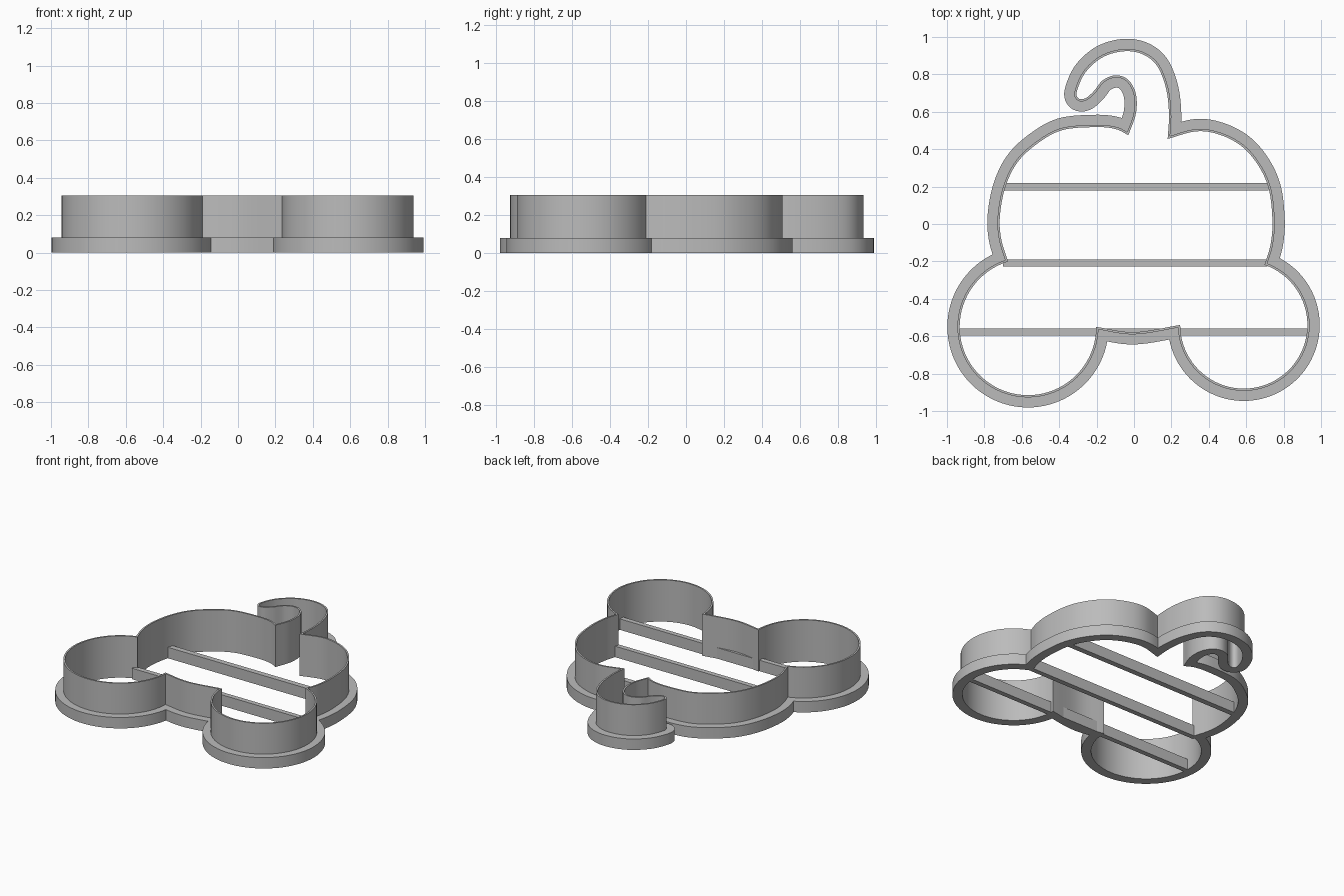
import bpy, bmesh, math
from mathutils import Vector
from mathutils.geometry import intersect_line_line_2d

if "Cube" in bpy.data.objects:
    bpy.data.objects.remove(bpy.data.objects["Cube"], do_unlink=True)

grey = bpy.data.materials.new("plain_grey")
grey.use_nodes = True
colour = (0.5, 0.5, 0.5, 1)
grey.diffuse_color = colour
grey.node_tree.nodes["Principled BSDF"].inputs["Base Color"].default_value = colour

RIM_HEIGHT, WALL_HEIGHT = 0.08, 0.305
WALL, RIM = 0.012, 0.066


def arc(cx, cy, radius, start, end, steps=56):
    angles = [math.radians(start + (end - start) * i / steps) for i in range(steps + 1)]
    return [Vector((cx + radius * math.cos(a), cy + radius * math.sin(a))) for a in angles]


def smooth_path(points, steps=8):
    """Smooth curve through all of the points."""
    p = [Vector(q) for q in points]
    p = [2 * p[0] - p[1]] + p + [2 * p[-1] - p[-2]]
    path = []
    for a, b, c, d in zip(p, p[1:], p[2:], p[3:]):
        for i in range(steps):
            t = i / steps
            path.append(b + 0.5 * t * (c - a + t * (2 * a - 5 * b + 4 * c - d
                                                    + t * (3 * (b - c) + d - a))))
    return path + [p[-2]]


def offset(path, distance):
    result = []
    for i, p in enumerate(path):
        along = (path[min(i + 1, len(path) - 1)] - path[max(i - 1, 0)]).normalized()
        result.append(p + distance * Vector((along.y, -along.x)))
    return result


def trim(first, second):
    """Cut two neighbouring paths where they cross at a corner."""
    for i in range(len(first) - 2, len(first) // 2, -1):
        for j in range(len(second) // 2):
            hit = intersect_line_line_2d(first[i], first[i + 1], second[j], second[j + 1])
            if hit:
                return first[:i + 1] + [hit], [hit] + second[j + 1:]
    return first, second


def outline(distance):
    paths = [offset(s, distance) for s in sections]
    if distance:
        for i in range(len(paths)):
            k = (i + 1) % len(paths)
            paths[i], paths[k] = trim(paths[i], paths[k])
    return [p for path in paths for p in path[:-1]]


def finish(obj):
    obj.data.materials.clear()
    obj.data.materials.append(grey)
    bpy.ops.object.select_all(action="DESELECT")
    obj.select_set(True)
    bpy.context.view_layer.objects.active = obj
    bpy.ops.object.shade_smooth_by_angle(angle=math.radians(30))


def ring(name, inner, outer, height):
    """Upright band between two closed outlines."""
    curve = bpy.data.curves.new(name + "_profile", "CURVE")
    curve.dimensions, curve.fill_mode = "2D", "BOTH"
    curve.extrude = height / 2
    for loop in (outer, inner):
        spline = curve.splines.new("POLY")
        spline.points.add(len(loop) - 1)
        for point, p in zip(spline.points, loop):
            point.co = (p.x, p.y, 0, 1)
        spline.use_cyclic_u = True
    helper = bpy.data.objects.new(name + "_profile", curve)
    bpy.context.collection.objects.link(helper)
    graph = bpy.context.evaluated_depsgraph_get()
    mesh = bpy.data.meshes.new_from_object(helper.evaluated_get(graph))
    bpy.data.objects.remove(helper, do_unlink=True)
    bm = bmesh.new()
    bm.from_mesh(mesh)
    bmesh.ops.remove_doubles(bm, verts=bm.verts, dist=0.0001)
    bmesh.ops.translate(bm, verts=bm.verts, vec=(0, 0, height / 2))
    bmesh.ops.recalc_face_normals(bm, faces=bm.faces)
    bm.to_mesh(mesh)
    bm.free()
    obj = bpy.data.objects.new(name, mesh)
    bpy.context.collection.objects.link(obj)
    finish(obj)


def bar(name, left, right, y, depth):
    bm = bmesh.new()
    bmesh.ops.create_cube(bm, size=1)
    bmesh.ops.scale(bm, verts=bm.verts, vec=(right - left, depth, RIM_HEIGHT))
    bmesh.ops.translate(bm, verts=bm.verts, vec=((left + right) / 2, y, RIM_HEIGHT / 2))
    mesh = bpy.data.meshes.new(name)
    bm.to_mesh(mesh)
    bm.free()
    obj = bpy.data.objects.new(name, mesh)
    bpy.context.collection.objects.link(obj)
    finish(obj)


# Inside outline, anticlockwise, one section between each pair of sharp corners
left_foot = arc(-0.567, -0.55, 0.365, 107, 360)
right_foot = arc(0.587, -0.54, 0.34, 180, 431)
tail_right, tail_left = (0.18, 0.455), (-0.03, 0.475)
belly = smooth_path([left_foot[-1], (0, -0.578), right_foot[0]])
right_body = smooth_path([
    right_foot[-1], (0.73, -0.11), (0.74, 0.02), (0.72, 0.19), (0.66, 0.32),
    (0.57, 0.42), (0.45, 0.48), (0.33, 0.495), tail_right])
tail = smooth_path([
    tail_right, (0.187, 0.59), (0.17, 0.73), (0.12, 0.85), (0.04, 0.91),
    (-0.06, 0.923), (-0.17, 0.89), (-0.26, 0.81), (-0.305, 0.71), (-0.297, 0.672),
    (-0.26, 0.672), (-0.215, 0.71), (-0.165, 0.77), (-0.095, 0.795), (-0.03, 0.77),
    (0.01, 0.695), (0.01, 0.59), tail_left])
left_body = smooth_path([
    tail_left, (-0.10, 0.508), (-0.21, 0.518), (-0.39, 0.5), (-0.53, 0.42),
    (-0.63, 0.32), (-0.69, 0.19), (-0.717, 0.04), (-0.71, -0.08), left_foot[0]])
sections = [belly, right_foot, right_body, tail, left_body, left_foot]

# Thin tall cutting wall and the low wide rim around it
wall_outside = outline(WALL)
ring("cutting_wall", outline(0), wall_outside, WALL_HEIGHT)
ring("base_rim", wall_outside, outline(RIM), RIM_HEIGHT)

# Cross bars tying the sides together
bar("upper_bar", -0.695, 0.72, 0.199, 0.04)
bar("middle_bar", -0.7, 0.715, -0.208, 0.036)
bar("lower_bar", -0.935, 0.93, -0.577, 0.036)
